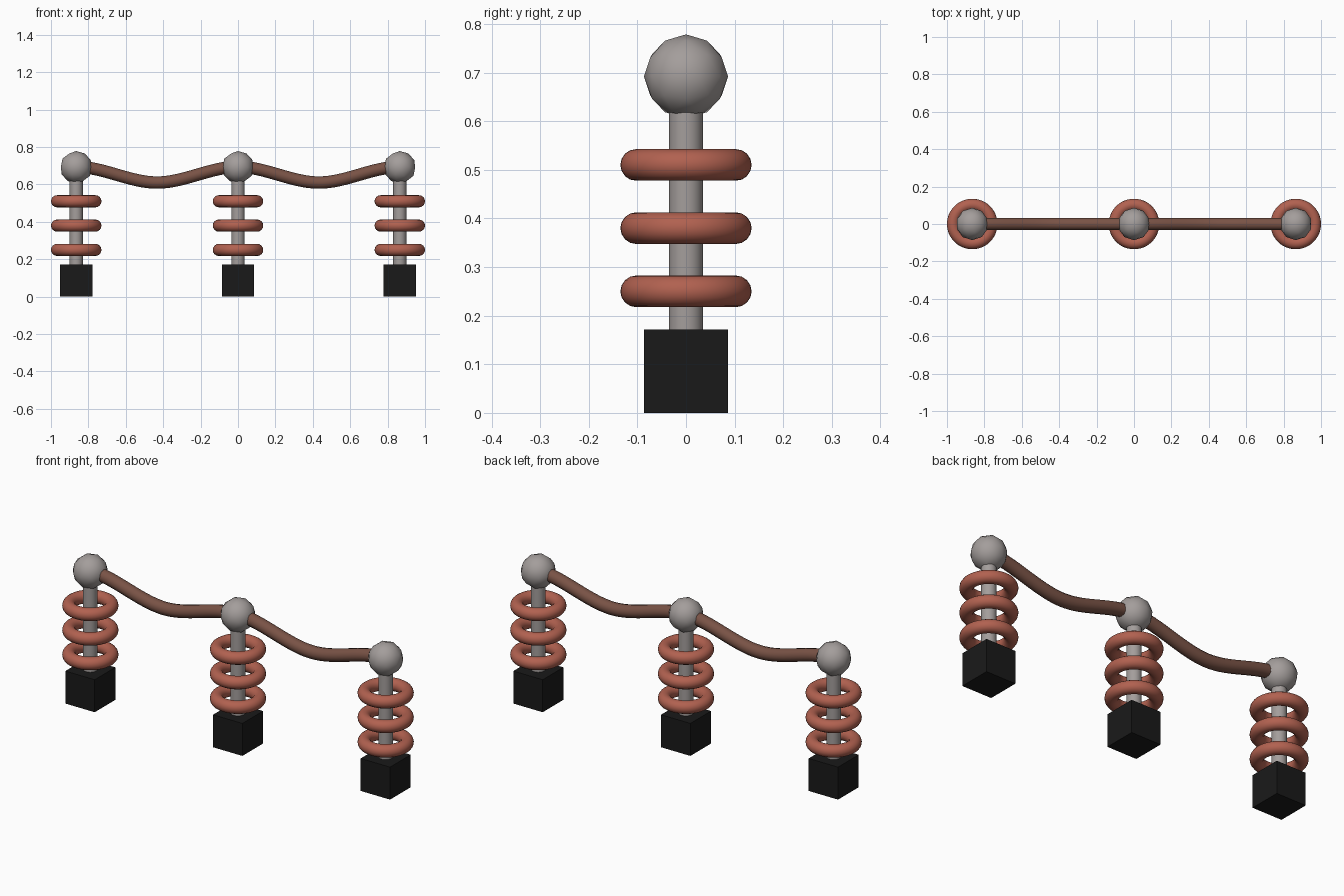
import bpy, math

if "Cube" in bpy.data.objects:
    bpy.data.objects.remove(bpy.data.objects["Cube"])

def material(name, rgb):
    m = bpy.data.materials.new(name)
    m.diffuse_color = (*rgb, 1)
    m.use_nodes = True
    m.node_tree.nodes["Principled BSDF"].inputs["Base Color"].default_value = m.diffuse_color
    return m

BLACK = material("black_base", (0.01, 0.01, 0.01))
METAL = material("warm_grey", (0.37, 0.34, 0.33))
CLAY = material("red_clay", (0.44, 0.12, 0.08))
BROWN = material("brown_cable", (0.19, 0.085, 0.06))

SPACING = 0.865
BALL_Z = 0.692

def finish(name, mat, smooth=True):
    o = bpy.context.object
    o.name = name
    o.data.materials.append(mat)
    if smooth:
        bpy.ops.object.shade_smooth_by_angle(angle=math.radians(50))
    return o

def insulator(x, tag):
    # Square base block
    bpy.ops.mesh.primitive_cube_add(size=0.172, location=(x, 0, 0.086))
    finish(f"base_{tag}", BLACK, False)
    # Central rod
    bpy.ops.mesh.primitive_cylinder_add(vertices=32, radius=0.035, depth=0.52,
                                        location=(x, 0, 0.432))
    finish(f"rod_{tag}", METAL)
    # Three insulating rings
    for i in range(3):
        bpy.ops.mesh.primitive_torus_add(major_radius=0.1025, minor_radius=0.0325,
                                         major_segments=48, minor_segments=16,
                                         location=(x, 0, 0.25 + 0.13 * i))
        finish(f"ring_{tag}_{i + 1}", CLAY)
    # Faceted top ball
    bpy.ops.mesh.primitive_ico_sphere_add(subdivisions=2, radius=0.0865,
                                          location=(x, 0, BALL_Z))
    finish(f"ball_{tag}", METAL)

def cable(x0, x1, tag):
    # Sagging cable between two balls
    cu = bpy.data.curves.new(f"cable_{tag}", 'CURVE')
    cu.dimensions = '3D'
    cu.bevel_depth = 0.033
    cu.bevel_resolution = 4
    cu.resolution_u = 16
    cu.use_fill_caps = True
    sp = cu.splines.new('BEZIER')
    sp.bezier_points.add(2)
    h = (x1 - x0) / 6
    path = [(x0, BALL_Z + 0.002), ((x0 + x1) / 2, 0.61), (x1, BALL_Z + 0.002)]
    for p, (x, z) in zip(sp.bezier_points, path):
        p.co = (x, 0, z)
        p.handle_left = (x - h, 0, z)
        p.handle_right = (x + h, 0, z)
    cu.materials.append(BROWN)
    o = bpy.data.objects.new(f"cable_{tag}", cu)
    bpy.context.collection.objects.link(o)

for x, tag in ((-SPACING, "left"), (0, "middle"), (SPACING, "right")):
    insulator(x, tag)
cable(-SPACING, 0, "left")
cable(0, SPACING, "right")
